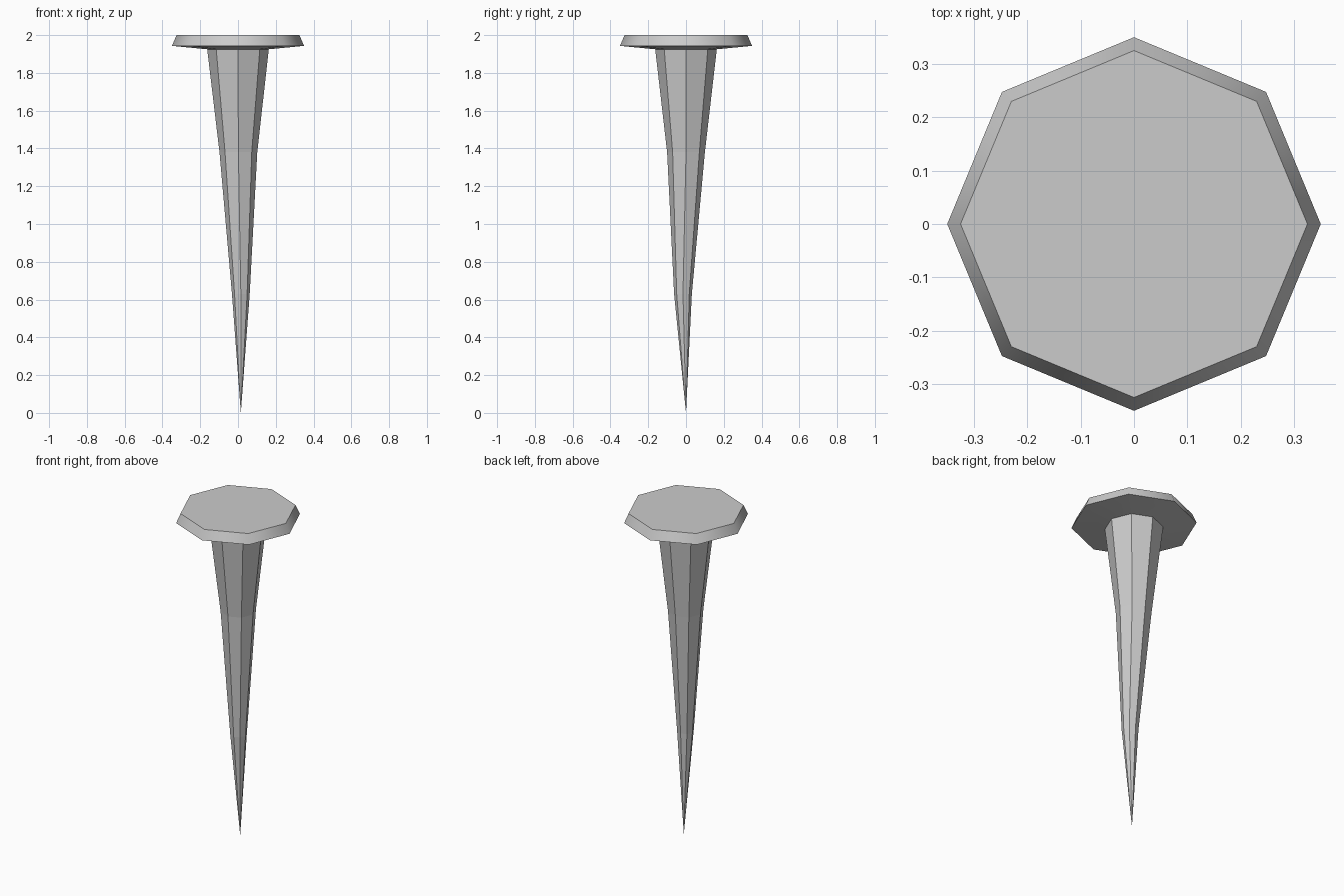
import bpy, bmesh
from math import cos, sin, tau

SIDES = 8

cube = bpy.data.objects.get("Cube")
if cube:
    bpy.data.objects.remove(cube)

# Plain metal colour
metal = bpy.data.materials.new("grey metal")
metal.use_nodes = True
grey = (0.6, 0.6, 0.6, 1)
metal.diffuse_color = grey
metal.node_tree.nodes["Principled BSDF"].inputs["Base Color"].default_value = grey


def loft(name, rings, tip=None, cap=False, smooth=False):
    """Skin octagonal rings (x, y, z, radius), with an optional tip or end cap."""
    bm = bmesh.new()
    loops = [[bm.verts.new((x + r * cos(tau * i / SIDES),
                            y + r * sin(tau * i / SIDES), z))
              for i in range(SIDES)] for x, y, z, r in rings]
    for a, b in zip(loops, loops[1:]):
        for i in range(SIDES):
            j = (i + 1) % SIDES
            bm.faces.new((a[i], a[j], b[j], b[i])).smooth = smooth
    if tip:
        point = bm.verts.new(tip)
        first = loops[0]
        for i in range(SIDES):
            bm.faces.new((first[(i + 1) % SIDES], first[i], point))
    if cap:
        bm.faces.new(loops[-1])
    # Keep the edges around each ring crisp
    for loop in loops:
        for i in range(SIDES):
            edge = bm.edges.get((loop[i], loop[(i + 1) % SIDES]))
            if edge:
                edge.smooth = False
    mesh = bpy.data.meshes.new(name)
    bm.to_mesh(mesh)
    bm.free()
    mesh.materials.append(metal)
    obj = bpy.data.objects.new(name, mesh)
    bpy.context.collection.objects.link(obj)
    return obj


# Shank: tapered, slightly bent, ending in a point
loft("shank", [(0.015, -0.016, 0.63, 0.047),
               (0.002, 0, 1.38, 0.1),
               (0, 0, 1.925, 0.163)], tip=(0.015, 0, 0))

# Head: shallow underside, sloped rim and flat top
loft("head", [(0, 0, 1.925, 0.163),
              (0, 0, 1.943, 0.35),
              (0, 0, 2, 0.325)], cap=True, smooth=True)
